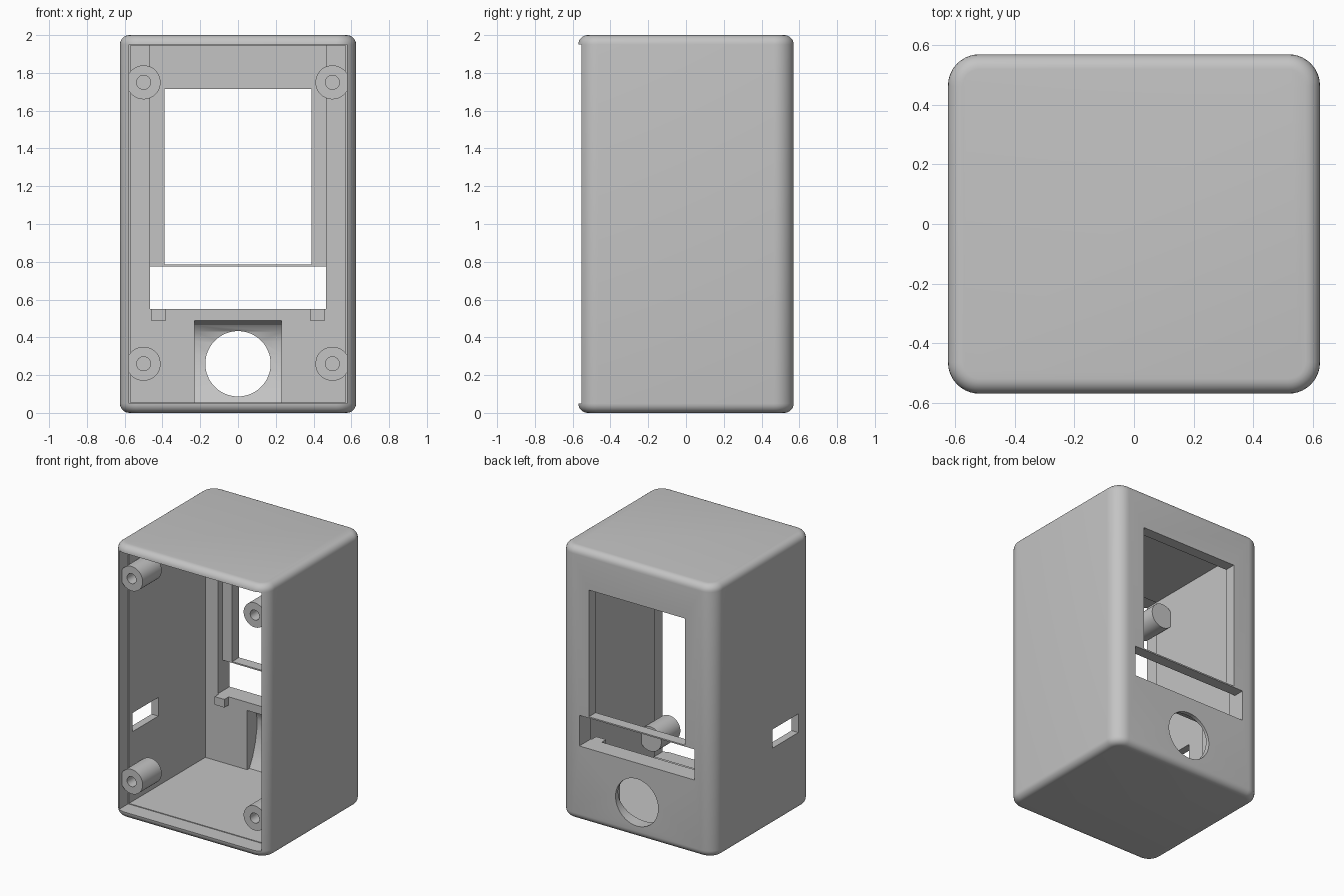
import bpy, bmesh, math
from mathutils import Matrix, Vector

cube = bpy.data.objects.get("Cube")
if cube:
    bpy.data.objects.remove(cube, do_unlink=True)

grey = bpy.data.materials.new("light_grey_plastic")
grey.use_nodes = True
COLOUR = (0.55, 0.55, 0.55, 1)
grey.diffuse_color = COLOUR
grey.node_tree.nodes["Principled BSDF"].inputs["Base Color"].default_value = COLOUR


def make(name, bm):
    bmesh.ops.recalc_face_normals(bm, faces=bm.faces)
    mesh = bpy.data.meshes.new(name)
    bm.to_mesh(mesh)
    bm.free()
    mesh.materials.append(grey)
    ob = bpy.data.objects.new(name, mesh)
    bpy.context.collection.objects.link(ob)
    return ob


def box_bm(x, y, z):
    bm = bmesh.new()
    size = [b - a for a, b in (x, y, z)]
    centre = Vector([(a + b) / 2 for a, b in (x, y, z)])
    bmesh.ops.create_cube(bm, size=1, matrix=Matrix.Translation(centre) @ Matrix.Diagonal((*size, 1)))
    return bm


def box(name, x, y, z):
    return make(name, box_bm(x, y, z))


def rod(name, x, z, radius, y0, y1, sides=48):
    bm = bmesh.new()
    place = Matrix.Translation((x, (y0 + y1) / 2, z)) @ Matrix.Rotation(math.pi / 2, 4, 'X')
    bmesh.ops.create_cone(bm, cap_ends=True, segments=sides, radius1=radius, radius2=radius,
                          depth=y1 - y0, matrix=place)
    return make(name, bm)


def activate(ob):
    bpy.ops.object.select_all(action='DESELECT')
    ob.select_set(True)
    bpy.context.view_layer.objects.active = ob


def cut(ob, cutter):
    cutter.hide_render = True
    mod = ob.modifiers.new("cut", 'BOOLEAN')
    mod.operation = 'DIFFERENCE'
    mod.solver = 'EXACT'
    mod.object = cutter
    activate(ob)
    bpy.ops.object.modifier_apply(modifier=mod.name)
    bpy.data.objects.remove(cutter, do_unlink=True)


def smooth(ob):
    activate(ob)
    bpy.ops.object.shade_smooth_by_angle(angle=math.radians(30))


# Rounded outer shell: wide upright corners, tighter top and bottom edges
BACK, INNER, GROOVE = 0.57, 0.435, 0.49
bm = box_bm((-0.625, 0.625), (-BACK, BACK), (0, 2))
upright = [e for e in bm.edges if abs(e.verts[0].co.z - e.verts[1].co.z) > 1]
bmesh.ops.bevel(bm, geom=upright, offset=0.105, segments=10, profile=0.5, affect='EDGES')
rims = [e for e in bm.edges if abs(e.verts[0].co.z - e.verts[1].co.z) < 0.01]
bmesh.ops.bevel(bm, geom=rims, offset=0.05, segments=6, profile=0.5, affect='EDGES')
case = make("case_shell", bm)

# Cavity with a shallow lid rebate at the open front
cut(case, box("cavity", (-0.57, 0.57), (-0.8, INNER), (0.055, 1.945)))
cut(case, box("lid_rebate", (-0.577, 0.577), (-0.8, -0.45), (0.05, 1.95)))

# Screen groove, screen window and the slot below it
cut(case, box("screen_groove", (-0.467, 0.467), (0.2, GROOVE), (0.55, 1.945)))
cut(case, box("screen_window", (-0.39, 0.39), (0.3, 0.8), (0.785, 1.715)))
cut(case, box("lower_slot", (-0.467, 0.467), (0.3, 0.8), (0.55, 0.775)))

# Scooped pocket behind the round opening
profile = [(0.4, 0.055), (0.46, 0.055), (0.5, 0.13), (0.53, 0.22), (0.547, 0.31),
           (0.55, 0.38), (0.54, 0.43), (0.51, 0.465), (INNER, 0.49), (0.4, 0.49)]
bm = bmesh.new()
face = bm.faces.new([bm.verts.new((-0.23, y, z)) for y, z in profile])
side = bmesh.ops.extrude_face_region(bm, geom=[face])
bmesh.ops.translate(bm, vec=(0.46, 0, 0), verts=[v for v in side["geom"] if isinstance(v, bmesh.types.BMVert)])
cut(case, make("pocket", bm))
cut(case, rod("round_opening", 0, 0.26, 0.173, 0.3, 0.8, 64))

# Port in the right wall
cut(case, box("side_port", (-0.8, -0.5), (-0.41, -0.11), (0.566, 0.703)))
smooth(case)

# Screw posts with blind holes, and support tabs under the slot
for name, s in (("left", 1), ("right", -1)):
    for level, z in (("upper", 1.75), ("lower", 0.26)):
        post = rod(f"{level}_{name}_screw_post", s * 0.5, z, 0.09, -0.52, -0.3)
        cut(post, rod("screw_hole", s * 0.5, z, 0.037, -0.7, -0.34, 32))
        smooth(post)
    box(f"{name}_support_tab", sorted((s * 0.38, s * 0.46)), (0.385, INNER + 0.01), (0.49, 0.55))
